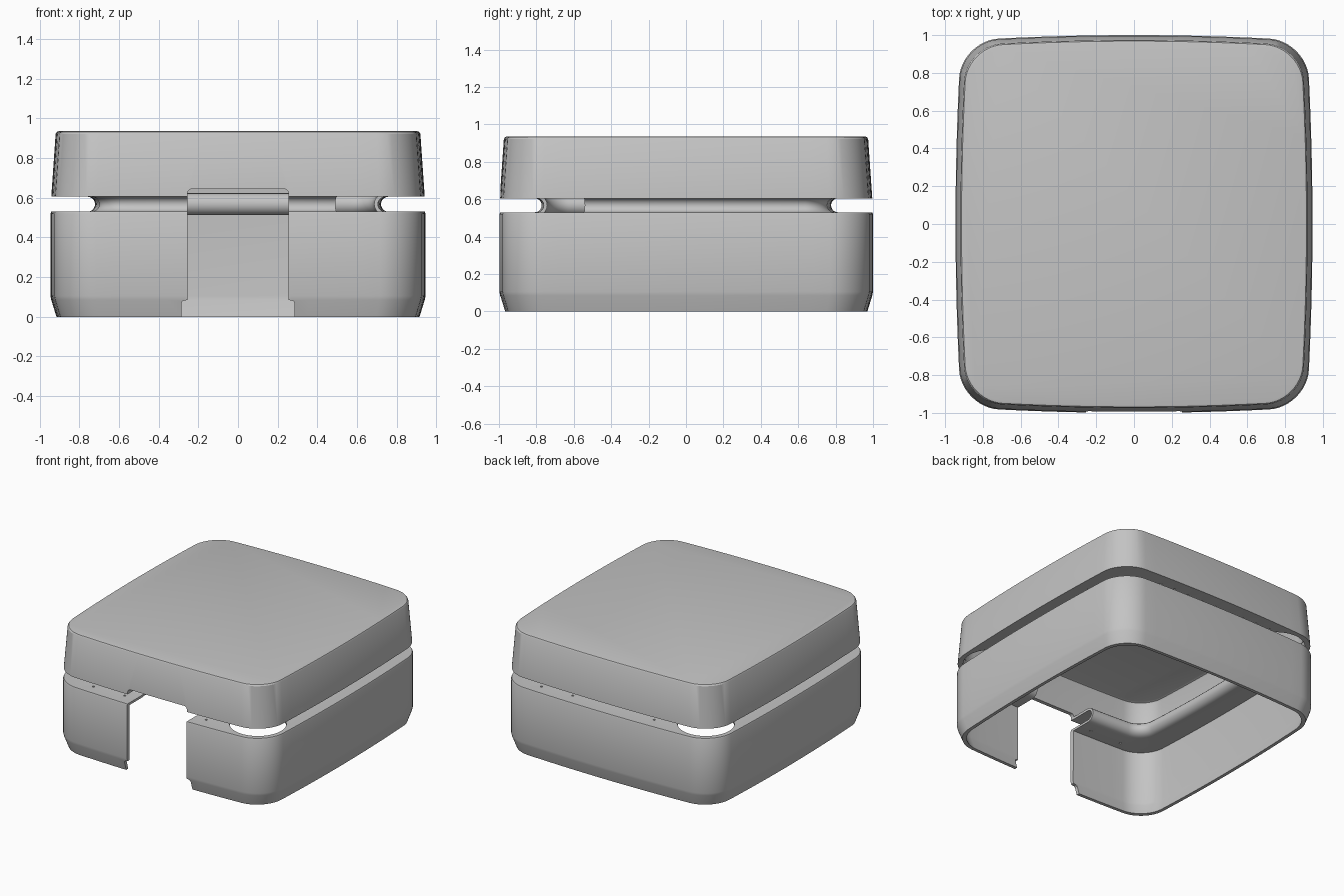
import bpy, bmesh, math

old = bpy.data.objects.get("Cube")
if old:
    bpy.data.objects.remove(old, do_unlink=True)

GREY = (0.55, 0.55, 0.55, 1)
mat = bpy.data.materials.new("plain grey")
mat.use_nodes = True
mat.diffuse_color = GREY
mat.node_tree.nodes["Principled BSDF"].inputs["Base Color"].default_value = GREY

HALF_X, HALF_Y, BOW, CORNER = 0.915, 0.97, 0.03, 0.2


def make_object(name, bm):
    bmesh.ops.recalc_face_normals(bm, faces=bm.faces[:])
    mesh = bpy.data.meshes.new(name)
    bm.to_mesh(mesh)
    bm.free()
    ob = bpy.data.objects.new(name, mesh)
    bpy.context.collection.objects.link(ob)
    mesh.materials.append(mat)
    return ob


def outline(inset):
    """Rounded rectangle with gently bowed sides, moved inward by inset."""
    a, b = HALF_X - inset, HALF_Y - inset
    r = CORNER - 0.4 * inset
    pts = []
    centres = [(a - r, b - r), (r - a, b - r), (r - a, r - b), (a - r, r - b)]
    for q, (cx, cy) in enumerate(centres):
        for i in range(13):
            t = math.pi / 2 * (q + i / 12)
            pts.append((cx + r * math.cos(t), cy + r * math.sin(t)))
        # points along the following side
        x0, y0 = pts[-1]
        nx, ny = centres[(q + 1) % 4]
        t = math.pi / 2 * (q + 1)
        x1, y1 = nx + r * math.cos(t), ny + r * math.sin(t)
        for i in range(1, 16):
            f = i / 16
            pts.append((x0 + (x1 - x0) * f, y0 + (y1 - y0) * f))
    return [(x + BOW * (1 - (y / b) ** 2) * x / a,
             y + BOW * (1 - (x / a) ** 2) * y / b) for x, y in pts]


def prism(name, pts, lo, hi, place):
    """Closed prism over a polygon, with place mapping (u, v, w) to xyz."""
    bm = bmesh.new()
    ends = [[bm.verts.new(place(u, v, w)) for u, v in pts] for w in (lo, hi)]
    for ring in ends:
        bm.faces.new(ring)
    n = len(pts)
    for i in range(n):
        j = (i + 1) % n
        bm.faces.new((ends[0][i], ends[0][j], ends[1][j], ends[1][i]))
    return make_object(name, bm)


def arc(cx, cy, r, start, end, steps):
    return [(cx + r * math.cos(math.radians(start + (end - start) * i / steps)),
             cy + r * math.sin(math.radians(start + (end - start) * i / steps)))
            for i in range(steps + 1)]


# Wall section as (inset, height): outside from top to bottom, then the inside
outside = [(0.042, 0.935), (0.032, 0.932), (0.026, 0.922), (0.004, 0.605)]
outside += arc(0.187, 0.5675, 0.0375, 90, -90, 10)
outside += [(0.004, 0.53), (0, 0.52), (0, 0.105), (0.004, 0.085), (0.03, 0)]
inside = [(0.055, 0), (0.03, 0.085), (0.027, 0.105), (0.03, 0.512)]
inside += arc(0.187, 0.5675, 0.0555, -90, 90, 10)
inside += [(0.034, 0.623), (0.053, 0.885), (0.058, 0.897), (0.07, 0.903)]

# Hollow shell: lid, groove neck and open-bottomed body in one sweep
bm = bmesh.new()
rings = [[bm.verts.new((x, y, z)) for x, y in outline(d)] for d, z in outside + inside]
for low, high in zip(rings, rings[1:]):
    for i in range(len(low)):
        j = (i + 1) % len(low)
        bm.faces.new((low[i], low[j], high[j], high[i]))
bm.faces.new(rings[0])
bm.faces.new(rings[-1])
shell = make_object("enclosure_shell", bm)

cutters = []

# Front slot with rounded top corners and a wider foot
half = [(0.285, -0.1), (0.285, 0.07), (0.278, 0.08), (0.255, 0.085)]
half += arc(0.23, 0.62, 0.025, 0, 90, 5)
slot = half + [(-x, z) for x, z in reversed(half)]
cutters.append(prism("front_slot_cutter", slot, -1.2, -0.6, lambda u, v, w: (u, w, v)))

# Round openings through two opposite corners of the groove
for s in (1, -1):
    circle = arc(s * 0.69, -s * 0.74, 0.2, 0, 350, 35)
    cutters.append(prism("corner_hole_cutter", circle, 0.45, 0.68,
                         lambda u, v, w: (u, v, w)))

# Small vent holes through the ledges
bm = bmesh.new()


def vent(x, y, z):
    made = bmesh.ops.create_cone(bm, cap_ends=True, segments=10, radius1=0.009,
                                 radius2=0.009, depth=0.05)
    bmesh.ops.translate(bm, verts=made["verts"], vec=(x, y, z))


for s in (1, -1):
    for i in range(-4, 5):
        step = i * 0.125
        vent(s * 0.84, step, 0.614)
        if s > 0 or abs(step) > 0.3:
            vent(step, s * 0.89, 0.614)
    for x in (-0.62, -0.35, 0.35, 0.62):
        if x * s > -0.6 or s < 0:
            vent(x, s * 0.89, 0.521)
cutters.append(make_object("vent_cutter", bm))

bpy.context.view_layer.objects.active = shell
for cutter in cutters:
    mod = shell.modifiers.new("cut", "BOOLEAN")
    mod.operation = "DIFFERENCE"
    mod.solver = "EXACT"
    mod.object = cutter
    bpy.ops.object.modifier_apply(modifier=mod.name)
    bpy.data.objects.remove(cutter, do_unlink=True)

bpy.ops.object.select_all(action="DESELECT")
shell.select_set(True)
bpy.ops.object.shade_smooth_by_angle(angle=math.radians(30))
